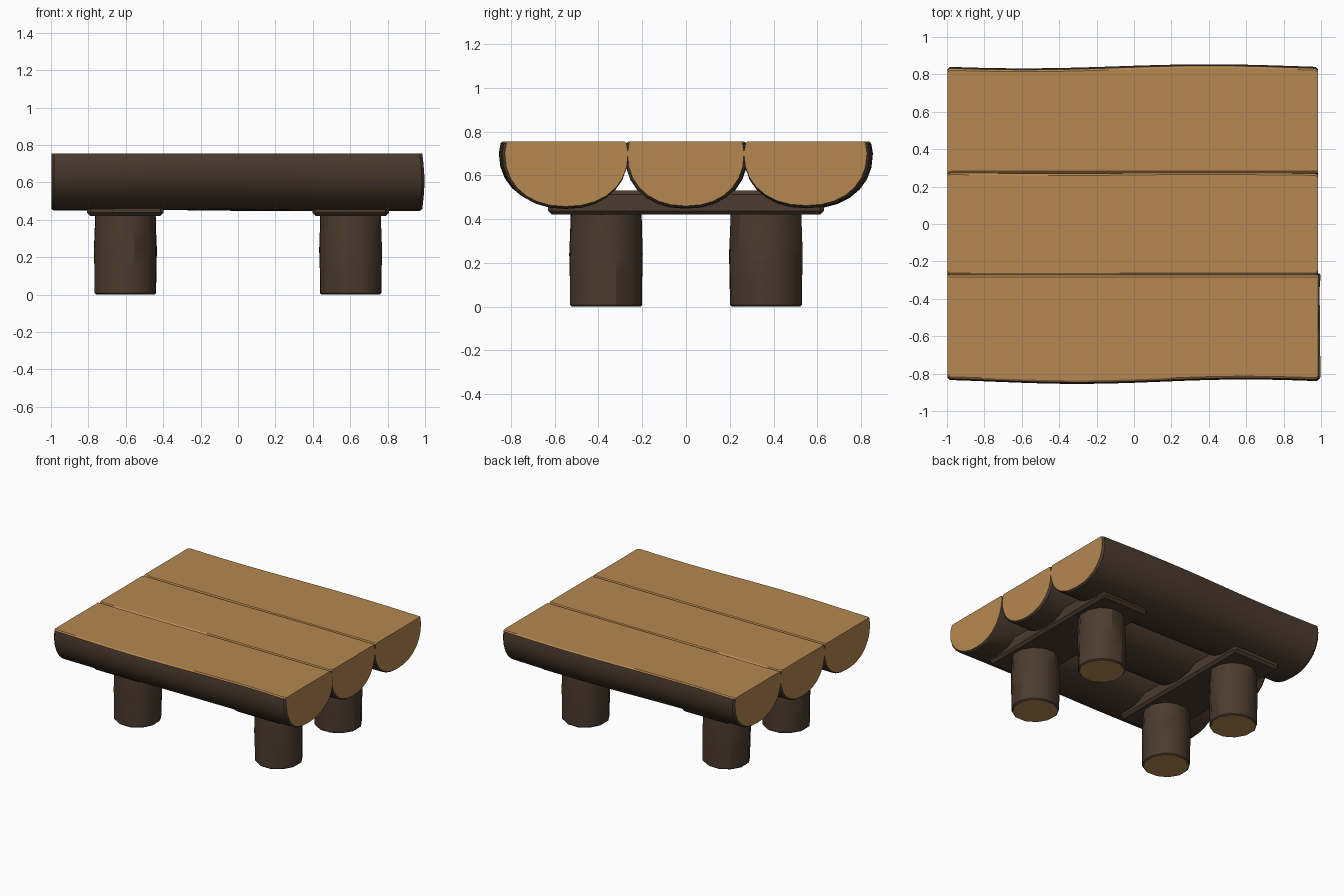
import bpy, bmesh, math

TOP = 0.755

old = bpy.data.objects.get("Cube")
if old:
    bpy.data.objects.remove(old, do_unlink=True)


def material(name, rgb):
    m = bpy.data.materials.new(name)
    m.use_nodes = True
    m.diffuse_color = (*rgb, 1)
    m.node_tree.nodes["Principled BSDF"].inputs["Base Color"].default_value = (*rgb, 1)
    return m


bark = material("dark bark", (0.070, 0.044, 0.028))
wood = material("cut wood", (0.46, 0.245, 0.082))


def finish(name, bm, is_cut=None):
    """Colour faces by direction, smooth the bark and link the object."""
    bmesh.ops.recalc_face_normals(bm, faces=bm.faces)
    bm.normal_update()
    for f in bm.faces:
        f.material_index = int(bool(is_cut and is_cut(f.normal)))
    mesh = bpy.data.meshes.new(name)
    bm.to_mesh(mesh)
    bm.free()
    mesh.materials.append(bark)
    mesh.materials.append(wood)
    obj = bpy.data.objects.new(name, mesh)
    bpy.context.collection.objects.link(obj)
    bpy.ops.object.select_all(action='DESELECT')
    obj.select_set(True)
    bpy.context.view_layer.objects.active = obj
    bpy.ops.object.shade_smooth_by_angle(angle=math.radians(32))
    return obj


def loft(bm, rings):
    """Skin closed rings of points and cap both ends."""
    loops = [[bm.verts.new(p) for p in ring] for ring in rings]
    for a, b in zip(loops, loops[1:]):
        for i in range(len(a)):
            j = (i + 1) % len(a)
            bm.faces.new((a[i], a[j], b[j], b[i]))
    bm.faces.new(loops[0])
    bm.faces.new(loops[-1])


def half_log_profile(half):
    """Flat top, small chamfers and a full rounded belly."""
    axis, depth, n = 0.70, 0.25, 2.2
    pts = [(half - 0.018, TOP), (half - 0.008, TOP - 0.007)]
    for i in range(15):
        t = math.pi * i / 14
        c, s = math.cos(t), math.sin(t)
        y = math.copysign(abs(c) ** (2 / n), c) * half
        pts.append((y, axis - depth * abs(s) ** (2 / n)))
    return pts + [(-half + 0.008, TOP - 0.007), (-half + 0.018, TOP)]


def half_log(name, centre, half, wobble, bulge=0.0):
    """Split log along x; its outer side wanders by wobble(x)."""
    side = math.copysign(1, centre)
    profile = half_log_profile(half)
    x0, x1, rim = -0.998, 0.985, 0.014
    stations = [x0 + rim + (x1 - x0 - 2 * rim) * i / 14 for i in range(15)]
    rings = []
    for x, k in [(x0, 0.955)] + [(s, 1) for s in stations] + [(x1, 0.955)]:
        ring = []
        for y, z in profile:
            out = max(0, y * side / half)
            t = (TOP - z) / 0.305
            swell = bulge * math.sin(math.pi * t) if x > 0.9 else 0
            zz = TOP - 0.004 - (TOP - 0.004 - z) * 0.965 if k < 1 else z
            zz -= 0.004 * t * math.sin(3 * x + centre)
            ring.append((x + swell, centre + y * (k if out or not centre else 0.985)
                         + side * out * wobble(x), min(zz, TOP)))
        rings.append(ring)
    bm = bmesh.new()
    loft(bm, rings)
    finish(name, bm, lambda n: abs(n.x) > 0.9 or n.z > 0.5)


# Table top: three split logs
half_log("front_half_log", -0.55, 0.29,
         lambda x: 0.003 + 0.012 * math.cos(3.5 * (x + 0.3)), 0.012)
half_log("middle_half_log", 0, 0.28, lambda x: 0.003 * math.sin(4 * x))
half_log("back_half_log", 0.55, 0.29,
         lambda x: 0.003 + 0.011 * math.cos(3.2 * (x - 0.4)))

# Cross beams and legs
for x_side, x_name in ((1, "left"), (-1, "right")):
    bm = bmesh.new()
    bmesh.ops.create_cube(bm, size=1)
    for v in bm.verts:
        v.co = (v.co.x * 0.41 + x_side * 0.602, v.co.y * 1.26, v.co.z * 0.11 + 0.475)
    bmesh.ops.bevel(bm, geom=bm.edges[:], offset=0.018, segments=1, affect='EDGES')
    finish(x_name + "_cross_beam", bm)

    for y_side, y_name in ((-1, "front"), (1, "back")):
        rings = []
        for z, r in ((0, 0.158), (0.008, 0.166), (0.12, 0.167),
                     (0.24, 0.170), (0.34, 0.166), (0.44, 0.163)):
            ring = []
            for i in range(12):
                a = math.tau * (i + 0.5) / 12
                rr = r * (1.015 + 0.012 * math.sin(3 * a + 5 * z + x_side + y_side))
                ring.append((x_side * 0.602 + rr * math.cos(a),
                             y_side * 0.365 + rr * math.sin(a), z))
            rings.append(ring)
        bm = bmesh.new()
        loft(bm, rings)
        finish(f"{y_name}_{x_name}_leg", bm, lambda n: n.z < -0.9)
